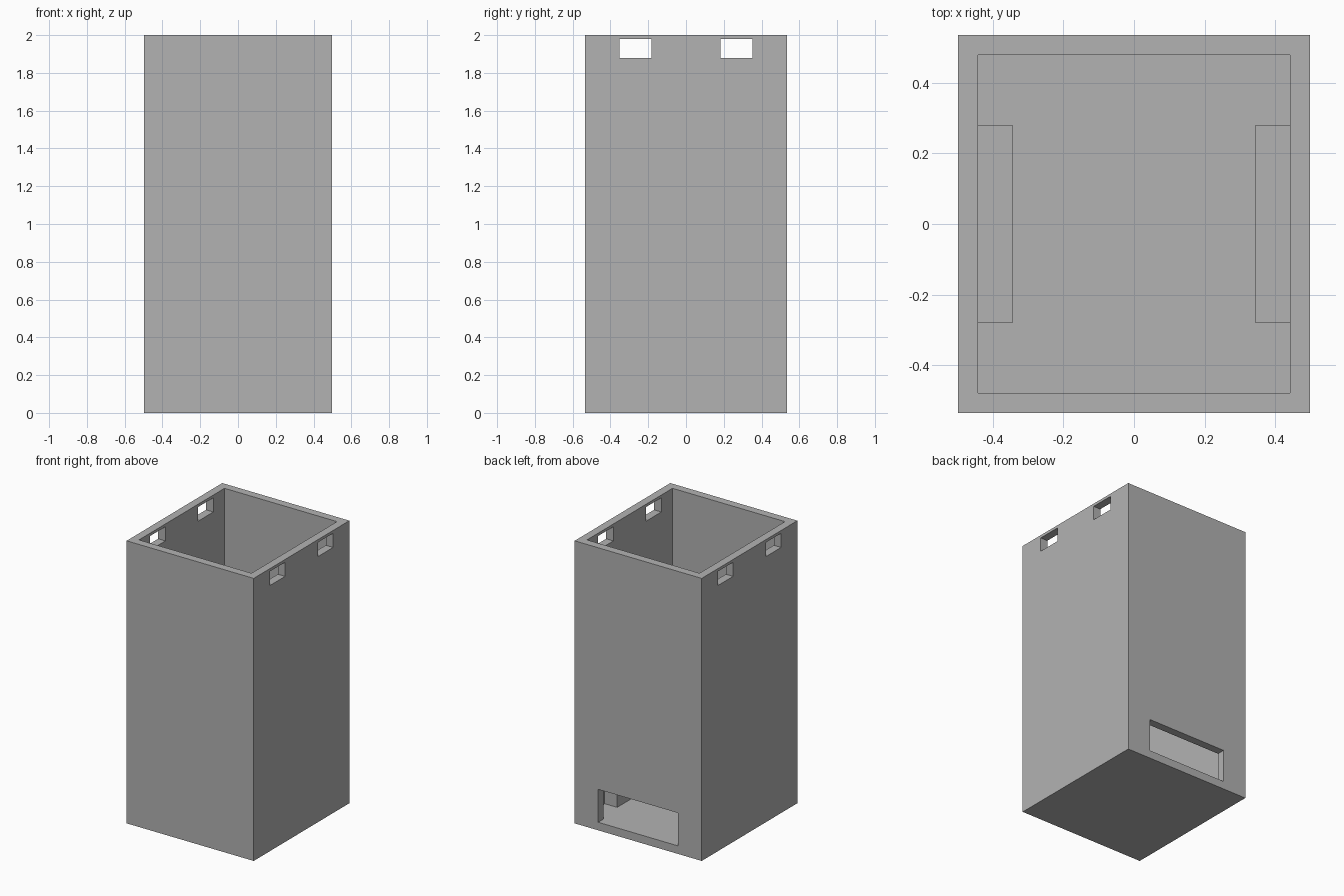
import bpy

cube = bpy.data.objects.get("Cube")
if cube:
    bpy.data.objects.remove(cube, do_unlink=True)

WIDTH, DEPTH, HEIGHT, WALL = 0.995, 1.07, 2.0, 0.057

grey = bpy.data.materials.new("plain grey")
grey.use_nodes = True
colour = (0.448, 0.448, 0.448, 1)
grey.diffuse_color = colour
grey.node_tree.nodes["Principled BSDF"].inputs["Base Color"].default_value = colour


def box(name, low, high):
    """Axis-aligned box between two corners."""
    middle = [(a + b) / 2 for a, b in zip(low, high)]
    bpy.ops.mesh.primitive_cube_add(size=1, location=middle)
    obj = bpy.context.object
    obj.name = name
    obj.scale = [b - a for a, b in zip(low, high)]
    bpy.ops.object.transform_apply(location=True, rotation=False, scale=True)
    obj.data.materials.append(grey)
    return obj


def cut(target, cutter):
    """Subtract a box from the target and remove the box."""
    cutter.hide_render = True
    mod = target.modifiers.new("cut", "BOOLEAN")
    mod.operation = "DIFFERENCE"
    mod.solver = "EXACT"
    mod.object = cutter
    bpy.context.view_layer.objects.active = target
    bpy.ops.object.modifier_apply(modifier=mod.name)
    bpy.data.objects.remove(cutter, do_unlink=True)


# Open-topped case
hx, hy = WIDTH / 2, DEPTH / 2
ix, iy = hx - WALL, hy - WALL
case = box("case", (-hx, -hy, 0), (hx, hy, HEIGHT))
cut(case, box("cavity", (-ix, -iy, WALL), (ix, iy, HEIGHT + 0.2)))

# Slot low in the back wall, level with the floor
cut(case, box("back_slot", (-0.313, iy - 0.02, WALL), (0.313, hy + 0.1, 0.29)))

# Paired windows near the rim, through both side walls
for y in (-0.268, 0.268):
    cut(case, box("window", (-1, y - 0.085, 1.88), (1, y + 0.085, 1.98)))

# Support blocks on the floor against the side walls
for side, name in ((-1, "right_support"), (1, "left_support")):
    xs = sorted((side * 0.343, side * (ix + 0.005)))
    box(name, (xs[0], -0.28, WALL - 0.005), (xs[1], 0.28, 0.2))
